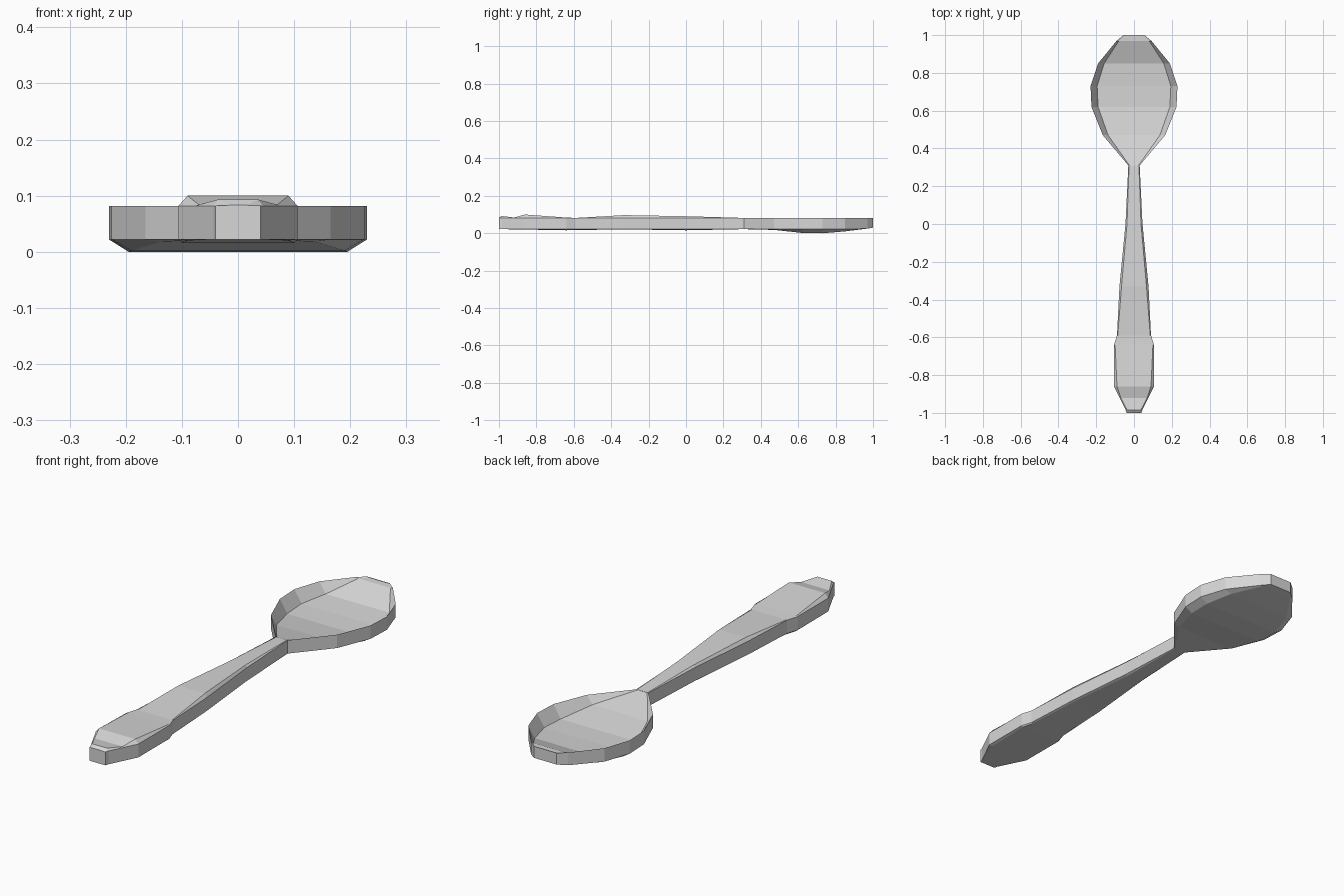
import bpy
import bmesh

if "Cube" in bpy.data.objects:
    bpy.data.objects.remove(bpy.data.objects["Cube"], do_unlink=True)

steel = bpy.data.materials.new("brushed grey metal")
steel.use_nodes = True
GREY = (0.68, 0.68, 0.68, 1)
steel.diffuse_color = GREY
steel.node_tree.nodes["Principled BSDF"].inputs["Base Color"].default_value = GREY

RIM_TOP, RIM_LOW = 0.082, 0.022


def loft(name, stations):
    """Skin eight-sided sections: y, half width, inner half width, top, bottom."""
    bm = bmesh.new()
    rings = []
    for y, wide, inner, top, low in stations:
        half = [(inner, low), (wide, max(RIM_LOW, low)), (wide, RIM_TOP), (inner, top)]
        ring = half + [(-x, z) for x, z in reversed(half)]
        rings.append([bm.verts.new((x, y, z)) for x, z in ring])
    for a, b in zip(rings, rings[1:]):
        for i in range(len(a)):
            j = (i + 1) % len(a)
            bm.faces.new((a[i], a[j], b[j], b[i]))
    # End caps as strips, so concave sections close cleanly
    for ring in (rings[0], rings[-1]):
        for i in range(3):
            bm.faces.new((ring[i], ring[i + 1], ring[6 - i], ring[7 - i]))
    bmesh.ops.recalc_face_normals(bm, faces=bm.faces)
    mesh = bpy.data.meshes.new(name)
    bm.to_mesh(mesh)
    bm.free()
    mesh.materials.append(steel)
    obj = bpy.data.objects.new(name, mesh)
    bpy.context.collection.objects.link(obj)
    return obj


# Flared handle with a raised grip
loft("handle", [
    (-1.0, 0.04, 0.015, 0.083, 0.022),
    (-0.985, 0.044, 0.036, 0.093, 0.022),
    (-0.92, 0.076, 0.07, 0.084, 0.021),
    (-0.86, 0.106, 0.09, 0.1, 0.02),
    (-0.64, 0.106, 0.1, 0.084, 0.016),
    (-0.59, 0.09, 0.086, 0.082, 0.017),
    (-0.33, 0.077, 0.066, 0.097, 0.021),
    (0.0, 0.045, 0.037, 0.091, 0.016),
    (0.31, 0.03, 0.026, 0.082, 0.022),
])

# Deep thin bowl, hollow above and rounded below
loft("bowl", [
    (0.31, 0.03, 0.024, 0.081, 0.022),
    (0.47, 0.165, 0.137, 0.045, 0.018),
    (0.62, 0.225, 0.19, 0.024, 0.002),
    (0.73, 0.23, 0.195, 0.026, 0.0),
    (0.85, 0.19, 0.158, 0.034, 0.01),
    (0.97, 0.092, 0.08, 0.079, 0.025),
    (1.0, 0.056, 0.048, 0.08, 0.03),
])
